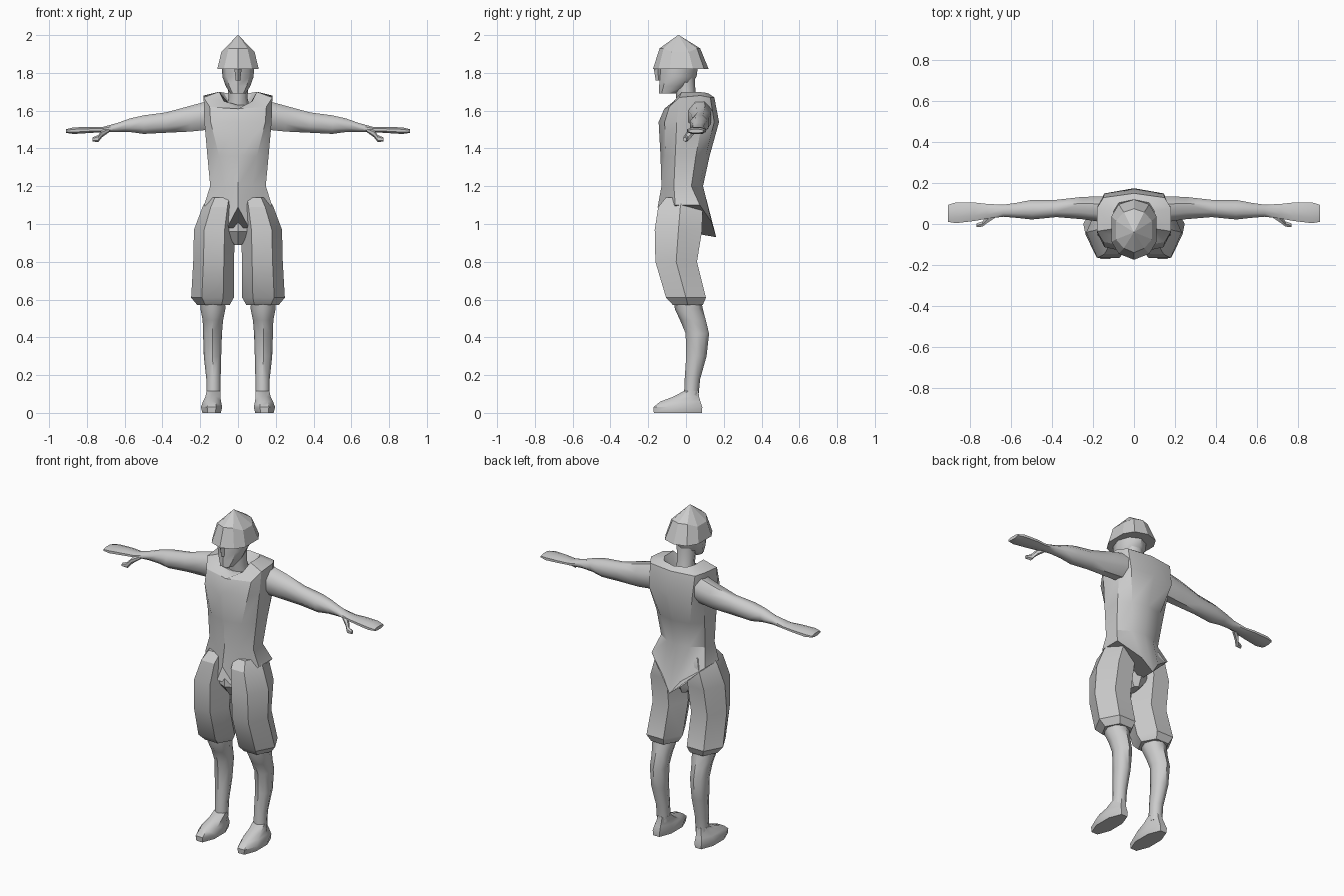
import bpy
import bmesh
from math import sin, cos, pi, radians
from mathutils import Vector

default_cube = bpy.data.objects.get("Cube")
if default_cube:
    bpy.data.objects.remove(default_cube)

grey = bpy.data.materials.new("plain_grey")
grey.use_nodes = True
grey.diffuse_color = (0.6, 0.6, 0.6, 1)
shader = next(node for node in grey.node_tree.nodes if node.type == "BSDF_PRINCIPLED")
shader.inputs["Base Color"].default_value = grey.diffuse_color


def loft(name, rings, smooth_angle=30):
    """Skin a closed surface over a list of equal-length point rings."""
    bm = bmesh.new()
    loops = [[bm.verts.new(point) for point in ring] for ring in rings]
    count = len(loops[0])
    for lower, upper in zip(loops, loops[1:]):
        for i in range(count):
            j = (i + 1) % count
            bm.faces.new((lower[i], lower[j], upper[j], upper[i]))
    bm.faces.new(loops[0][::-1])
    bm.faces.new(loops[-1])
    bmesh.ops.recalc_face_normals(bm, faces=bm.faces)
    mesh = bpy.data.meshes.new(name)
    bm.to_mesh(mesh)
    bm.free()
    obj = bpy.data.objects.new(name, mesh)
    bpy.context.collection.objects.link(obj)
    mesh.materials.append(grey)
    bpy.ops.object.select_all(action="DESELECT")
    obj.select_set(True)
    bpy.context.view_layer.objects.active = obj
    bpy.ops.object.shade_smooth_by_angle(angle=radians(smooth_angle))
    return obj


def level_ring(z, cx, cy, rx, ry, sides=8, phase=0.0):
    """Horizontal ring around an upright limb."""
    angles = [2 * pi * i / sides + phase for i in range(sides)]
    return [Vector((cx + rx * cos(a), cy + ry * sin(a), z)) for a in angles]


def arm_ring(x, cy, cz, ry, rz, sides=8):
    """Upright ring around an outstretched limb."""
    angles = [2 * pi * (i + 0.5) / sides for i in range(sides)]
    return [Vector((x, cy + 1.06 * ry * cos(a), cz + 1.06 * rz * sin(a))) for a in angles]


def panel_ring(z, width, front, back, panel, rise=(0, 0, 0, 0, 0, 0)):
    """Symmetric ring with front, side and back panels; rise bends its edge."""
    depth = back - front
    middle = (front + back) / 2
    half = [
        (0, front),
        (panel, front + depth * 0.1),
        (width, middle - depth * 0.2),
        (width, middle + depth * 0.22),
        (panel, back - depth * 0.08),
        (0, back),
    ]
    right = [Vector((x, y, z + r)) for (x, y), r in zip(half, rise)]
    left = [Vector((-p.x, p.y, p.z)) for p in right[-2:0:-1]]
    return right + left


def pair(name, rings, smooth_angle=30):
    """Left part and its mirrored right twin."""
    loft("left_" + name, rings, smooth_angle)
    mirrored = [[Vector((-p.x, p.y, p.z)) for p in ring] for ring in rings]
    loft("right_" + name, mirrored, smooth_angle)


# Pointed helmet with faceted panels and a nose guard
loft("helmet", [
    panel_ring(1.82, 0.11, -0.175, 0.12, 0.075),
    panel_ring(1.92, 0.088, -0.14, 0.075, 0.05, (0.01, 0.01, -0.01, -0.01, 0.01, 0.01)),
    panel_ring(2.0, 0.002, -0.042, -0.038, 0.001),
], smooth_angle=10)
loft("nose_guard", [
    level_ring(1.76, 0, -0.145, 0.012, 0.015, sides=4),
    level_ring(1.83, 0, -0.15, 0.02, 0.022, sides=4),
])

# Head and neck
loft("head", [
    level_ring(1.69, 0, -0.1, 0.04, 0.042),
    level_ring(1.73, 0, -0.062, 0.065, 0.08),
    level_ring(1.78, 0, -0.042, 0.083, 0.098),
    level_ring(1.85, 0, -0.035, 0.085, 0.1),
], smooth_angle=45)
loft("neck", [
    level_ring(1.58, 0, 0.02, 0.07, 0.06),
    level_ring(1.67, 0, 0.0, 0.05, 0.052),
    level_ring(1.79, 0, -0.01, 0.06, 0.055),
], smooth_angle=50)

# Sleeveless tunic with pointed hem, waist and raised collar
loft("tunic", [
    panel_ring(1.1, 0.18, -0.15, 0.16, 0.058, (-0.01, -0.12, 0, 0, -0.09, -0.17)),
    panel_ring(1.2, 0.147, -0.13, 0.09, 0.075),
    panel_ring(1.36, 0.162, -0.135, 0.125, 0.1),
    panel_ring(1.54, 0.178, -0.145, 0.175, 0.145),
    panel_ring(1.62, 0.182, -0.115, 0.15, 0.15, (-0.01, 0, 0.05, 0.06, 0.05, 0.05)),
    panel_ring(1.65, 0.1, -0.085, 0.12, 0.075, (-0.04, 0, 0.05, 0.05, 0.045, 0.04)),
    panel_ring(1.63, 0.06, -0.05, 0.06, 0.04),
])

# Baggy knee breeches joined by a hip piece
hexagon = {"sides": 6}
pair("breeches_leg", [
    level_ring(1.14, 0.085, -0.02, 0.075, 0.1, **hexagon),
    level_ring(1.09, 0.1, -0.03, 0.088, 0.135, **hexagon),
    level_ring(0.97, 0.125, -0.04, 0.108, 0.145, **hexagon),
    level_ring(0.8, 0.129, -0.052, 0.108, 0.127, **hexagon),
    level_ring(0.61, 0.135, 0.0, 0.113, 0.122, **hexagon),
    level_ring(0.57, 0.13, 0.01, 0.085, 0.09, **hexagon),
])
loft("hips", [
    level_ring(0.89, 0, -0.02, 0.025, 0.06),
    level_ring(0.96, 0, -0.03, 0.095, 0.1),
    level_ring(1.15, 0, -0.02, 0.13, 0.1),
])

# Bare lower legs
pair("lower_leg", [
    level_ring(0.66, 0.135, 0.0, 0.065, 0.07),
    level_ring(0.55, 0.133, 0.015, 0.066, 0.074),
    level_ring(0.49, 0.133, 0.037, 0.054, 0.068),
    level_ring(0.42, 0.135, 0.06, 0.05, 0.062),
    level_ring(0.3, 0.135, 0.055, 0.046, 0.054),
    level_ring(0.18, 0.13, 0.034, 0.038, 0.041),
    level_ring(0.08, 0.13, 0.027, 0.038, 0.038),
], smooth_angle=50)

# Feet, toes forward
eighth = {"phase": pi / 8}
pair("foot", [
    level_ring(0.0, 0.14, -0.043, 0.053, 0.138, **eighth),
    level_ring(0.03, 0.14, -0.043, 0.061, 0.14, **eighth),
    level_ring(0.06, 0.138, -0.03, 0.052, 0.115, **eighth),
    level_ring(0.085, 0.133, 0.0, 0.043, 0.075, **eighth),
    level_ring(0.115, 0.13, 0.027, 0.04, 0.042, **eighth),
], smooth_angle=40)

# Outstretched arms running into flat hands
pair("arm", [
    arm_ring(0.13, 0.07, 1.58, 0.066, 0.08),
    arm_ring(0.25, 0.078, 1.558, 0.056, 0.07),
    arm_ring(0.38, 0.076, 1.537, 0.043, 0.055),
    arm_ring(0.5, 0.07, 1.526, 0.049, 0.05),
    arm_ring(0.57, 0.067, 1.523, 0.038, 0.037),
    arm_ring(0.64, 0.065, 1.511, 0.03, 0.024),
    arm_ring(0.72, 0.062, 1.499, 0.037, 0.014),
    arm_ring(0.78, 0.06, 1.498, 0.046, 0.016),
    arm_ring(0.87, 0.055, 1.494, 0.052, 0.018),
    arm_ring(0.91, 0.052, 1.492, 0.042, 0.01),
], smooth_angle=50)

# Thumbs hooked forward and down
pair("thumb", [
    arm_ring(0.68, 0.045, 1.498, 0.016, 0.01, sides=6),
    arm_ring(0.72, 0.02, 1.478, 0.018, 0.018, sides=6),
    arm_ring(0.74, 0.0, 1.452, 0.014, 0.018, sides=6),
    arm_ring(0.77, -0.006, 1.448, 0.01, 0.01, sides=6),
])
